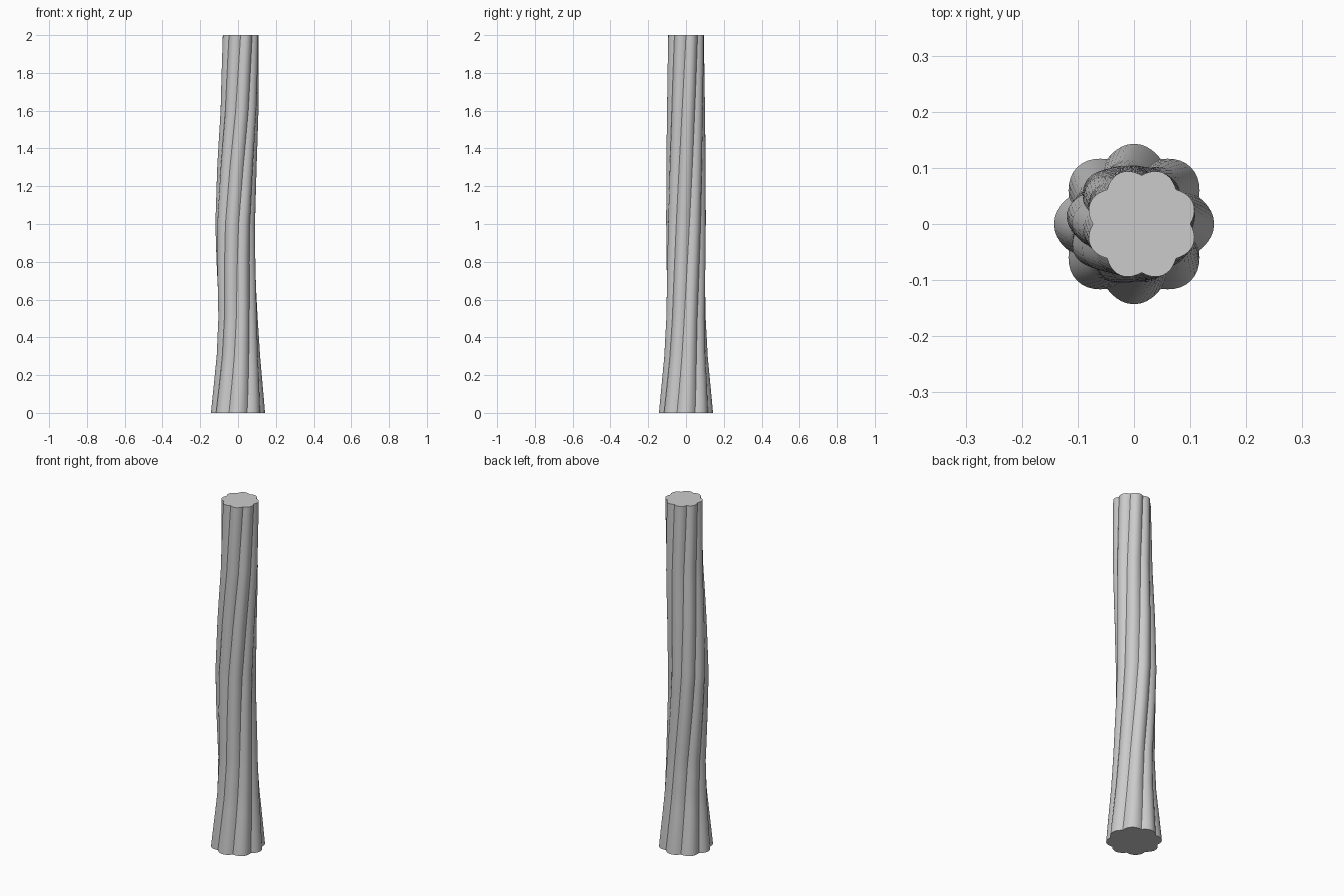
import bpy, bmesh
from math import sin, cos, pi, radians

if "Cube" in bpy.data.objects:
    bpy.data.objects.remove(bpy.data.objects["Cube"])

LOBES, STEPS, RINGS = 8, 10, 40
TWIST = radians(67.5)

# Height, sideways centre, outer radius
PROFILE = [(0, 0, .143), (.3, .002, .116), (.5, 0, .107), (.8, -.011, .106),
           (1, -.015, .106), (1.3, -.006, .104), (1.6, .008, .101), (2, .0135, .099)]


def sample(z):
    for a, b in zip(PROFILE, PROFILE[1:]):
        if z <= b[0] + 1e-6:
            t = (z - a[0]) / (b[0] - a[0])
            return a[1] + (b[1] - a[1]) * t, a[2] + (b[2] - a[2]) * t


# Twisted trunk: scalloped rings rotated as they climb
bm = bmesh.new()
n = LOBES * STEPS
rings = []
for i in range(RINGS + 1):
    z = 2 * i / RINGS
    cx, radius = sample(z)
    ring = []
    for k in range(n):
        a = 2 * pi * k / n
        r = radius * (0.875 + 0.125 * abs(cos(a * LOBES / 2)))
        t = a + TWIST * z / 2
        ring.append(bm.verts.new((cx + r * cos(t), r * sin(t), z)))
    rings.append(ring)
for lo, hi in zip(rings, rings[1:]):
    for k in range(n):
        m = (k + 1) % n
        bm.faces.new((lo[k], lo[m], hi[m], hi[k]))

# Flat end caps
bm.faces.new(rings[-1])
bm.faces.new(rings[0][::-1])

mesh = bpy.data.meshes.new("twisted_trunk")
bm.to_mesh(mesh)
bm.free()
trunk = bpy.data.objects.new("twisted_trunk", mesh)
bpy.context.collection.objects.link(trunk)
bpy.context.view_layer.objects.active = trunk
trunk.select_set(True)
bpy.ops.object.shade_smooth_by_angle(angle=radians(30))
